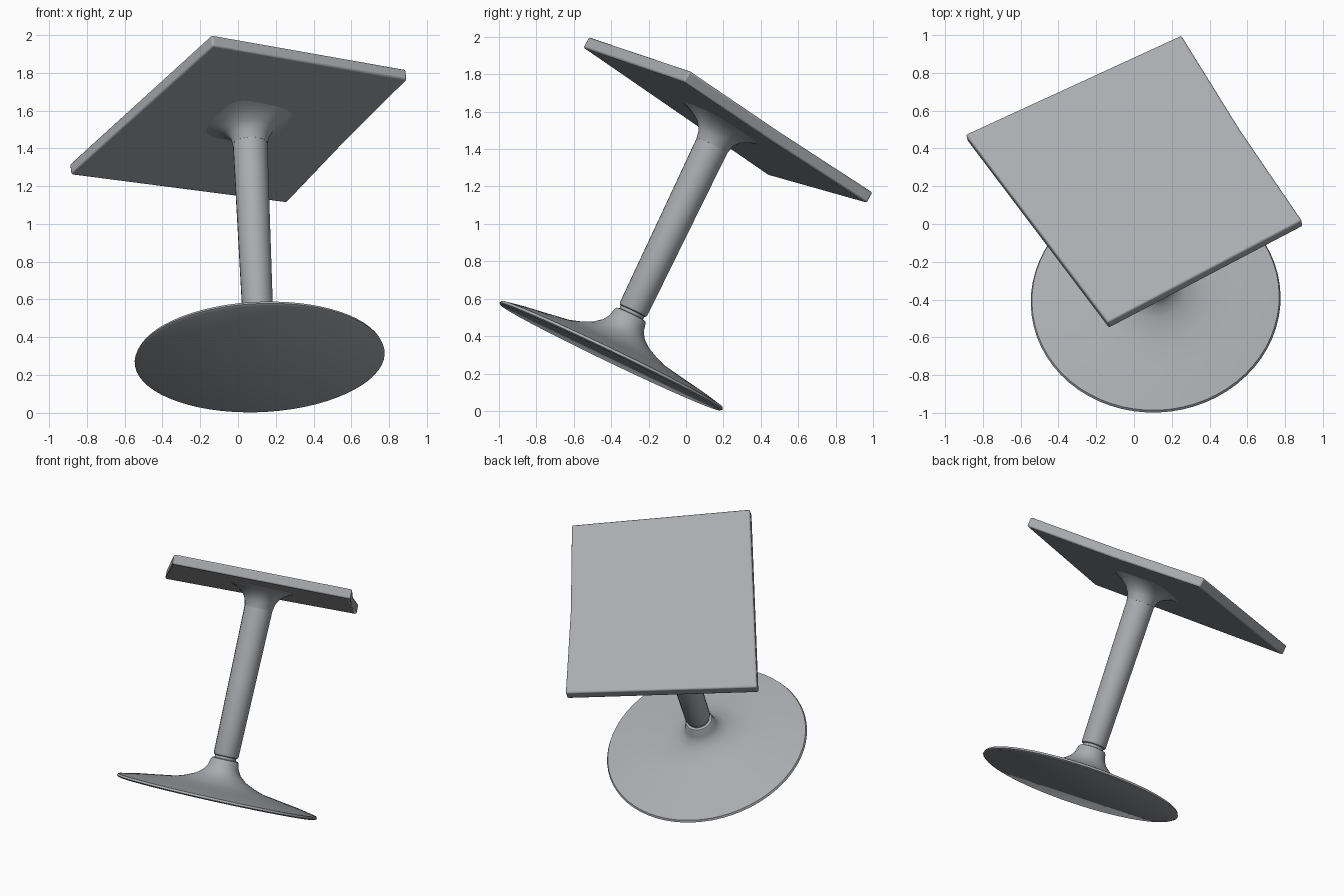
import bpy, bmesh, math
from mathutils import Vector

cube = bpy.data.objects.get("Cube")
if cube:
    bpy.data.objects.remove(cube, do_unlink=True)

grey = bpy.data.materials.new("soft grey")
grey.use_nodes = True
colour = (0.40, 0.41, 0.43, 1)
grey.diffuse_color = colour
grey.node_tree.nodes["Principled BSDF"].inputs["Base Color"].default_value = colour

# The whole table leans: foot centre, pedestal axis and slightly different top normal
foot = Vector((0.115, -0.405, 0.285))
axis = Vector((-0.04, 0.432, 0.90)).normalized()
top_normal = Vector((-0.117, 0.49, 0.86)).normalized()
side = Vector((1.03, 0.56, -0.18))          # direction of one tabletop edge


def finish(name, bm, angle):
    bmesh.ops.recalc_face_normals(bm, faces=bm.faces)
    mesh = bpy.data.meshes.new(name)
    bm.to_mesh(mesh)
    bm.free()
    obj = bpy.data.objects.new(name, mesh)
    bpy.context.collection.objects.link(obj)
    mesh.materials.append(grey)
    bpy.ops.object.select_all(action='DESELECT')
    obj.select_set(True)
    bpy.context.view_layer.objects.active = obj
    bpy.ops.object.shade_smooth_by_angle(angle=math.radians(angle))
    return obj


def loft(name, rings, sides):
    """Rings are (height, radius, squareness power, tilt towards the top normal)."""
    bm = bmesh.new()
    loops = []
    for height, radius, power, tilt in rings:
        normal = axis.lerp(top_normal, tilt).normalized()
        u = (side - normal * side.dot(normal)).normalized()
        v = normal.cross(u)
        loop = []
        for i in range(sides):
            a = math.tau * i / sides
            c, s = math.cos(a), math.sin(a)
            r = radius / (abs(c) ** power + abs(s) ** power) ** (1 / power)
            loop.append(bm.verts.new(foot + axis * height + u * r * c + v * r * s))
        loops.append(loop)
    for low, high in zip(loops, loops[1:]):
        for i in range(sides):
            j = (i + 1) % sides
            bm.faces.new((low[i], low[j], high[j], high[i]))
    bm.faces.new(loops[0][::-1])
    bm.faces.new(loops[-1])
    return finish(name, bm, 40)


# Trumpet-shaped round foot with its neck
foot_profile = [(0, 0.65), (0.008, 0.662), (0.022, 0.655), (0.045, 0.54), (0.062, 0.43),
                (0.085, 0.29), (0.105, 0.23), (0.135, 0.165), (0.17, 0.122),
                (0.205, 0.101), (0.245, 0.092), (0.256, 0.085), (0.26, 0.07)]
loft("round_foot", [(h, r, 2, 0) for h, r in foot_profile], 64)

# Post rising out of a narrow groove
post_profile = [(0.25, 0.07), (0.276, 0.07), (0.28, 0.078), (0.29, 0.082),
                (0.8, 0.087), (1.27, 0.092)]
loft("post", [(h, r, 2, 0) for h, r in post_profile], 20)

# Squarish flare that carries the top
loft("top_bracket", [(1.26, 0.092, 2, 0), (1.305, 0.102, 2, 0.2), (1.34, 0.125, 2.3, 0.5),
                     (1.37, 0.165, 3, 0.8), (1.39, 0.21, 4, 1), (1.403, 0.25, 4.5, 1),
                     (1.42, 0.26, 4.5, 1)], 40)

# Four-cornered tabletop, one edge slightly bowed inwards
outline = [(0.25, 1.0, 1.167), (-0.892, 0.475, 1.315), (-0.14, -0.52, 2.0),
           (0.888, 0.02, 1.818), (0.558, 0.503, 1.49)]
bm = bmesh.new()
upper = [bm.verts.new(p) for p in outline]
lower = [bm.verts.new(Vector(p) - top_normal * 0.065) for p in outline]
bm.faces.new(upper)
bm.faces.new(lower[::-1])
for i in range(len(outline)):
    j = (i + 1) % len(outline)
    bm.faces.new((upper[i], lower[i], lower[j], upper[j]))
tabletop = finish("tabletop", bm, 40)
bevel = tabletop.modifiers.new("soft edges", 'BEVEL')
bevel.width = 0.01
bevel.segments = 2
bevel.limit_method = 'ANGLE'
bevel.angle_limit = math.radians(35)
